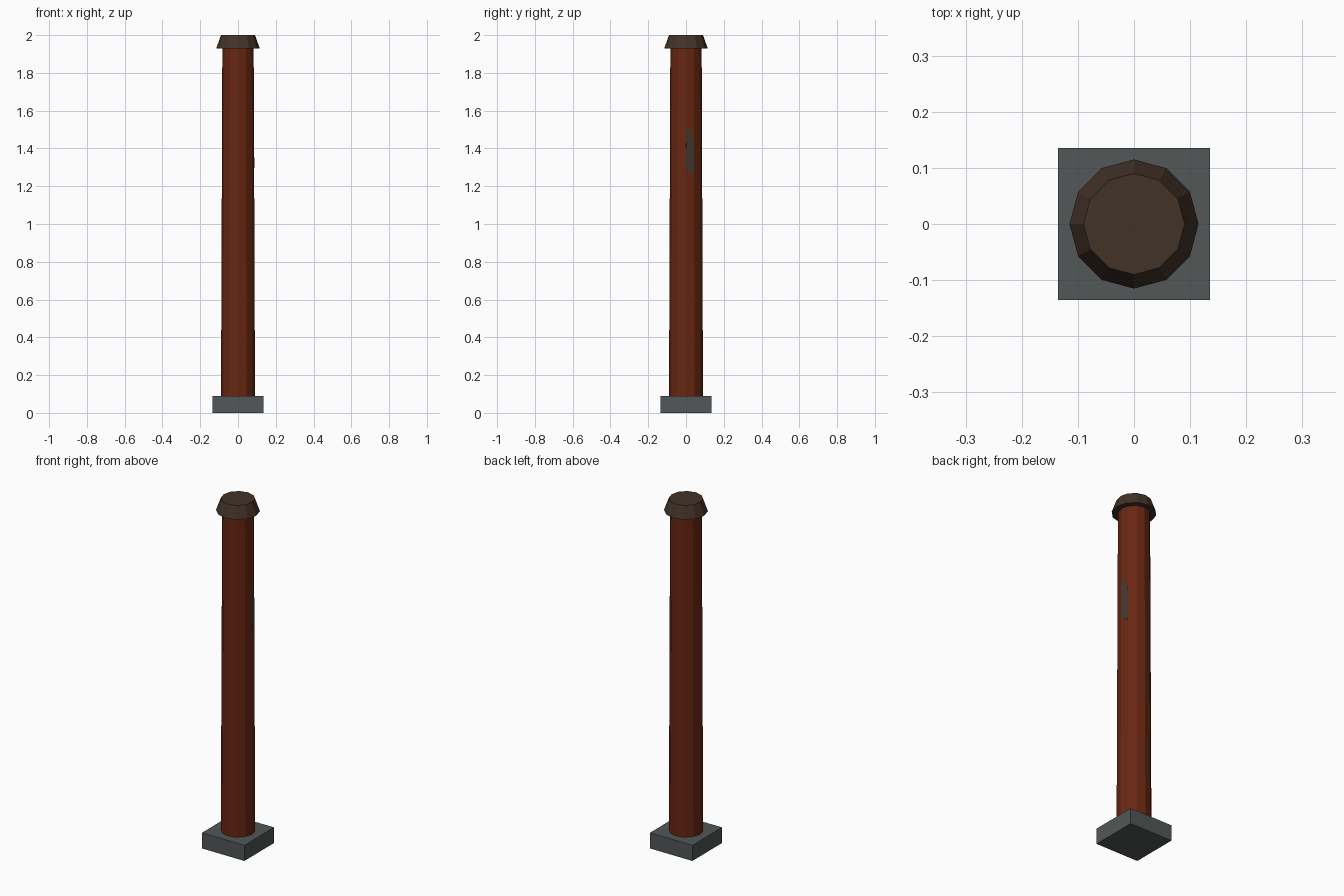
import bpy
import bmesh
from math import sin, cos, pi
from mathutils import Matrix, Vector

cube = bpy.data.objects.get("Cube")
if cube:
    bpy.data.objects.remove(cube, do_unlink=True)

SIDES = 12
SHAFT_BOTTOM, SHAFT_TOP = 0.09, 1.93
R_BOTTOM, R_TOP = 0.09, 0.083


def material(name, rgb):
    mat = bpy.data.materials.new(name)
    mat.use_nodes = True
    color = (*rgb, 1.0)
    mat.diffuse_color = color
    mat.node_tree.nodes["Principled BSDF"].inputs["Base Color"].default_value = color
    return mat


def add_object(name, bm, mat):
    bmesh.ops.recalc_face_normals(bm, faces=bm.faces)
    mesh = bpy.data.meshes.new(name)
    bm.to_mesh(mesh)
    bm.free()
    mesh.materials.append(mat)
    obj = bpy.data.objects.new(name, mesh)
    bpy.context.collection.objects.link(obj)
    return obj


def frustum(name, r_low, r_high, z_low, z_high, mat):
    bm = bmesh.new()
    bmesh.ops.create_cone(
        bm, cap_ends=True, segments=SIDES, radius1=r_low, radius2=r_high,
        depth=z_high - z_low,
        matrix=Matrix.Translation((0, 0, (z_low + z_high) / 2)))
    return add_object(name, bm, mat)


rust = material("rust_red", (0.14, 0.02, 0.006))
brown = material("dark_brown", (0.055, 0.032, 0.02))
stone = material("slate_grey", (0.085, 0.095, 0.095))
worn = material("worn_grey_brown", (0.055, 0.04, 0.028))

# Square footing
bm = bmesh.new()
bmesh.ops.create_cube(bm, size=1.0, matrix=Matrix.Translation((0, 0, 0.045))
                      @ Matrix.Diagonal((0.27, 0.27, 0.09, 1)))
add_object("base_block", bm, stone)

# Tapered shaft and flared cap
frustum("shaft", R_BOTTOM, R_TOP, SHAFT_BOTTOM, SHAFT_TOP, rust)
frustum("cap", 0.115, 0.09, SHAFT_TOP, 2.0, brown)


# Worn patch lying on one facet of the shaft
def on_facet(u, z, lift):
    t = (z - SHAFT_BOTTOM) / (SHAFT_TOP - SHAFT_BOTTOM)
    r = R_BOTTOM + (R_TOP - R_BOTTOM) * t
    step = 2 * pi / SIDES
    a = Vector((r, 0, z))
    b = Vector((r * cos(step), r * sin(step), z))
    return a.lerp(b, u) + Vector((cos(step / 2), sin(step / 2), 0)) * lift


outline = [(0, 1.3), (0.3, 1.27), (0.97, 1.27), (0.97, 1.43), (0.65, 1.49), (0.05, 1.51)]
bm = bmesh.new()
inner = [bm.verts.new(on_facet(u, z, -0.001)) for u, z in outline]
outer = [bm.verts.new(on_facet(u, z, 0.001)) for u, z in outline]
bm.faces.new(inner[::-1])
bm.faces.new(outer)
for i in range(len(outline)):
    j = (i + 1) % len(outline)
    bm.faces.new((inner[i], inner[j], outer[j], outer[i]))
add_object("worn_patch", bm, worn)
